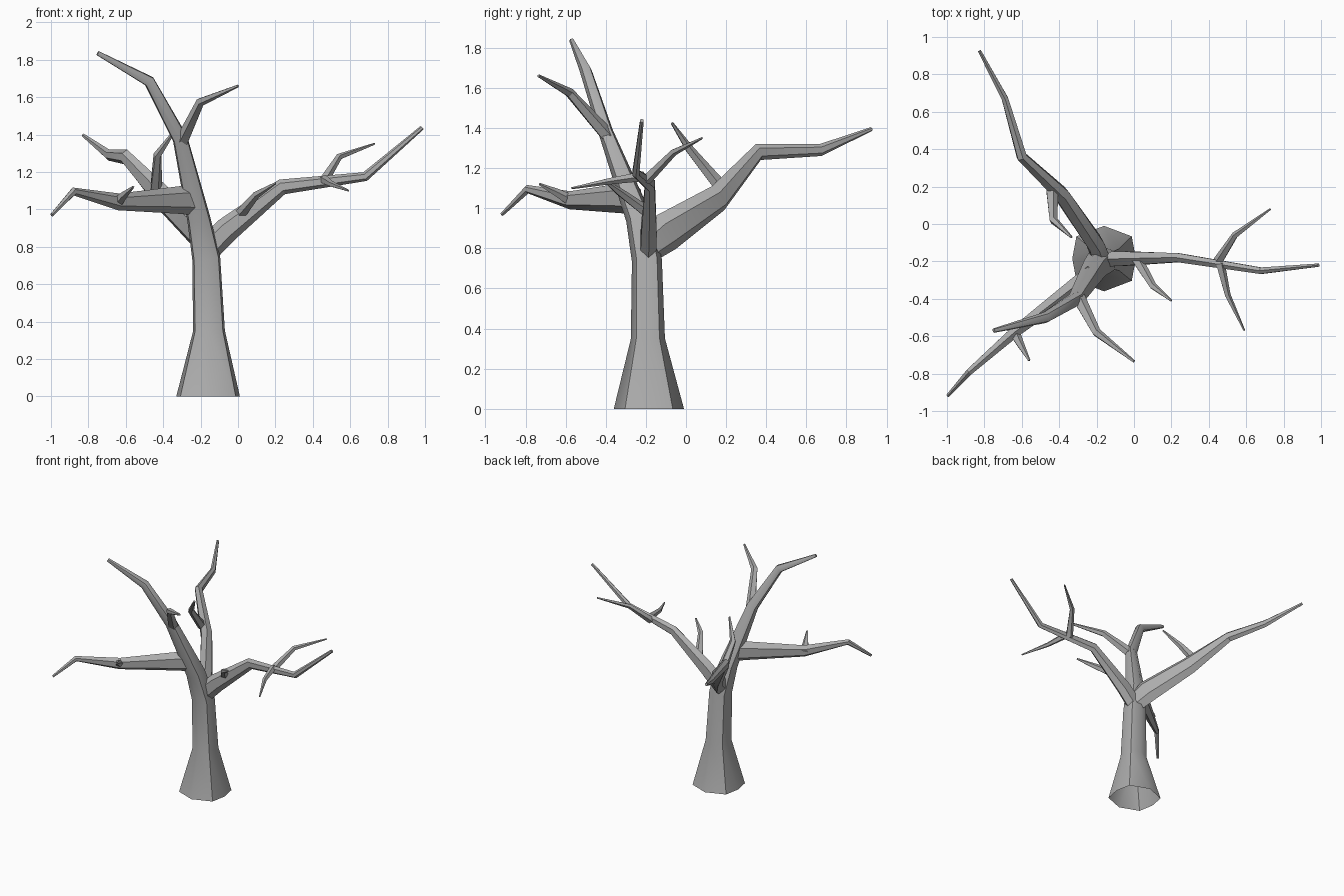
import bpy, bmesh, math
from mathutils import Vector

cube = bpy.data.objects.get("Cube")
if cube:
    bpy.data.objects.remove(cube, do_unlink=True)

bark = bpy.data.materials.new("grey_bark")
bark.use_nodes = True
GREY = (0.42, 0.42, 0.42, 1)
bark.diffuse_color = GREY
bark.node_tree.nodes["Principled BSDF"].inputs["Base Color"].default_value = GREY


def circle(n):
    return [(math.cos(math.tau * (i + 0.5) / n), math.sin(math.tau * (i + 0.5) / n)) for i in range(n)]


def limb(name, stops, section, ref=Vector((0, 0, 1)), angle=30):
    """Tapered tube through stops of (x, y, z, half width, half height)."""
    pts = [Vector(s[:3]) for s in stops]
    bm = bmesh.new()
    rings = []
    for i, s in enumerate(stops):
        before = (pts[i] - pts[i - 1]).normalized() if i else Vector()
        after = (pts[i + 1] - pts[i]).normalized() if i < len(pts) - 1 else Vector()
        t = (before + after).normalized()
        if i == 0 and s[2] == 0:
            t = Vector((0, 0, 1))
        side = t.cross(ref).normalized()
        up = side.cross(t)
        rings.append([bm.verts.new(pts[i] + side * u * s[3] + up * v * s[4]) for u, v in section])
    n = len(section)
    for a, b in zip(rings, rings[1:]):
        for i in range(n):
            j = (i + 1) % n
            bm.faces.new((a[i], a[j], b[j], b[i]))
    bm.faces.new(rings[-1])
    bmesh.ops.recalc_face_normals(bm, faces=bm.faces)
    mesh = bpy.data.meshes.new(name)
    bm.to_mesh(mesh)
    bm.free()
    mesh.materials.append(bark)
    ob = bpy.data.objects.new(name, mesh)
    bpy.context.collection.objects.link(ob)
    bpy.ops.object.select_all(action='DESELECT')
    ob.select_set(True)
    bpy.context.view_layer.objects.active = ob
    bpy.ops.object.shade_smooth_by_angle(angle=math.radians(angle))


# Trunk with flared open foot, rising into the leading branch
squarish = [(1, 0), (.87, .68), (0, 1), (-.87, .68), (-1, 0), (-.87, -.68), (0, -1), (.87, -.68)]
limb("trunk", [
    (-.16, -.185, 0, .17, .175), (-.155, -.19, .35, .085, .085),
    (-.17, -.195, .74, .075, .075), (-.21, -.235, .95, .062, .065),
    (-.31, -.40, 1.38, .04, .037), (-.475, -.50, 1.685, .03, .03),
    (-.75, -.57, 1.835, .012, .012)], squarish, Vector((0, 1, 0)), 45)

# Main side branches
main = circle(6)
limb("left_branch", [
    (-.18, -.19, .77, .045, .07), (-.06, -.185, .89, .045, .068),
    (.235, -.18, 1.12, .028, .042), (.68, -.25, 1.175, .02, .025),
    (.985, -.22, 1.437, .01, .012)], main)
limb("back_branch", [
    (-.17, -.20, .80, .055, .08), (-.21, -.10, .88, .05, .1),
    (-.39, .16, 1.05, .045, .072), (-.60, .36, 1.28, .03, .042),
    (-.69, .67, 1.29, .02, .03), (-.826, .925, 1.395, .01, .01)], main)
limb("right_branch", [
    (-.22, -.26, 1.05, .05, .085), (-.30, -.32, 1.05, .05, .075),
    (-.64, -.58, 1.04, .033, .045), (-.88, -.79, 1.095, .02, .022),
    (-.995, -.917, .97, .01, .01)], main)

# Twigs: start, bend, tip and start thickness
twigs = {
    "left_back_twig": ((.45, -.20, 1.14), (.54, -.06, 1.28), (.73, .08, 1.35), .028),
    "left_front_twig": ((.46, -.21, 1.16), (.50, -.38, 1.135), (.59, -.57, 1.10), .026),
    "left_inner_twig": ((.01, -.18, .97), (.10, -.33, 1.08), (.20, -.41, 1.14), .032),
    "back_twig": ((-.44, .18, 1.10), (-.43, .02, 1.29), (-.335, -.07, 1.425), .035),
    "right_twig": ((-.65, -.56, 1.03), (-.61, -.64, 1.075), (-.56, -.73, 1.12), .034),
    "top_twig": ((-.30, -.39, 1.36), (-.20, -.58, 1.575), (.0, -.735, 1.66), .038),
}
for name, (start, bend, tip, r) in twigs.items():
    limb(name, [(*start, r, r), (*bend, r * .65, r * .65), (*tip, r * .2, r * .2)], circle(5))
